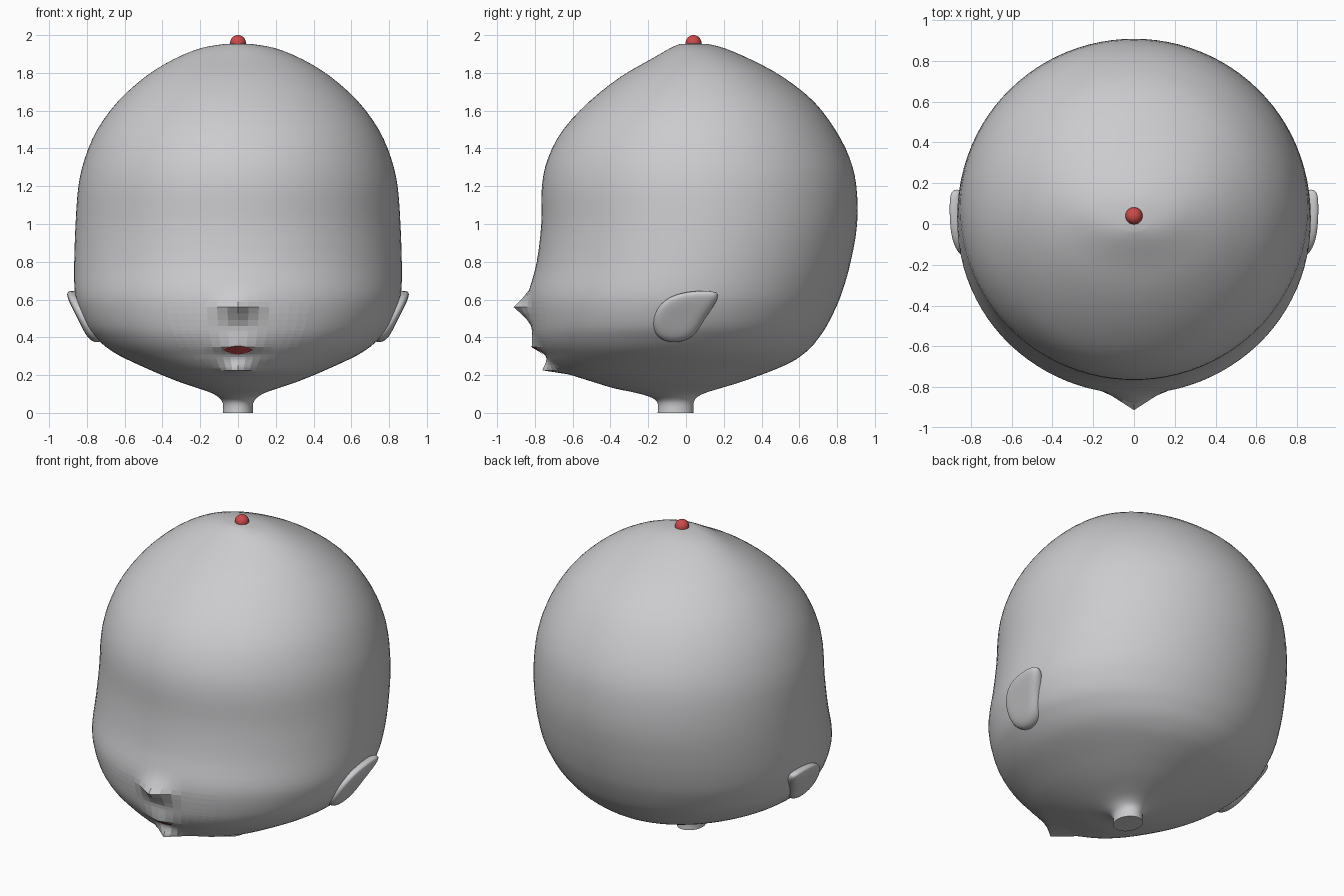
import bpy, bmesh, math
from mathutils import Vector

if "Cube" in bpy.data.objects:
    bpy.data.objects.remove(bpy.data.objects["Cube"])


def material(name, rgb):
    m = bpy.data.materials.new(name)
    m.diffuse_color = (*rgb, 1)
    m.use_nodes = True
    m.node_tree.nodes["Principled BSDF"].inputs["Base Color"].default_value = m.diffuse_color
    return m


GREY = material("soft grey", (0.6, 0.6, 0.615))
RED = material("red", (0.6, 0.07, 0.07))


def make_object(name, verts, faces, mat):
    me = bpy.data.meshes.new(name)
    me.from_pydata(verts, [], faces)
    bm = bmesh.new()
    bm.from_mesh(me)
    bmesh.ops.recalc_face_normals(bm, faces=bm.faces)
    bm.to_mesh(me)
    bm.free()
    me.materials.append(mat)
    me.shade_smooth()
    ob = bpy.data.objects.new(name, me)
    bpy.context.collection.objects.link(ob)
    return ob


def bridge(rings, n):
    return [(r * n + i, r * n + (i + 1) % n, (r + 1) * n + (i + 1) % n, (r + 1) * n + i)
            for r in range(rings - 1) for i in range(n)]


# Head sections: height, half width, front y, back y
SECTIONS = [
    (0, .08, -.15, .04), (.05, .08, -.15, .04), (.08, .10, -.18, .055),
    (.105, .14, -.26, .10), (.13, .21, -.38, .18), (.16, .30, -.48, .28),
    (.195, .39, -.59, .38), (.225, .46, -.67, .46), (.27, .56, -.72, .56),
    (.31, .64, -.75, .62), (.35, .70, -.78, .665), (.40, .755, -.805, .705),
    (.46, .805, -.82, .745), (.56, .848, -.833, .795), (.65, .865, -.828, .83),
    (.8, .867, -.79, .872), (1.0, .86, -.766, .906), (1.2, .845, -.763, .902),
    (1.35, .81, -.73, .866), (1.5, .745, -.65, .79), (1.65, .635, -.51, .675),
    (1.78, .49, -.345, .51), (1.87, .345, -.19, .345), (1.93, .20, -.085, .205),
    (1.952, .08, -.035, .12)]
# Face bumps: height, depth, reach up, reach down, half width
BUMPS = [(.56, .08, .10, .10, .15), (.35, .035, .09, .04, .18), (.225, .09, .07, .025, .13)]


def smooth_sections(rows, steps=3):
    rows = [Vector(r) for r in rows]
    out = []
    for i in range(len(rows) - 1):
        a, b = rows[max(i - 1, 0)], rows[i]
        c, d = rows[i + 1], rows[min(i + 2, len(rows) - 1)]
        for k in range(steps):
            t = k / steps
            out.append(b + ((c - a) * t + (2 * a - 5 * b + 4 * c - d) * t * t
                            + (3 * b - a - 3 * c + d) * t ** 3) * 0.5)
    return out + [rows[-1]]


def bump(x, z):
    total = 0
    for z0, depth, up, down, half in BUMPS:
        v = 1 - abs(z - z0) / (up if z > z0 else down)
        h = 1 - abs(x) / half
        if v > 0 and h > 0:
            total += depth * v ** 1.4 * h ** 1.2
    return total


# Head with neck
N = 96
sections = smooth_sections(SECTIONS)
verts = []
for z, w, f, b in sections:
    for i in range(N):
        a = 2 * math.pi * i / N - math.pi / 2
        x, y = w * math.cos(a), (f + b) / 2 + (b - f) / 2 * math.sin(a)
        if math.sin(a) < 0:
            y -= bump(x, z)
        verts.append((x, y, z))
count = len(sections)
faces = bridge(count, N)
faces.append(tuple(range(N)))
verts.append((0, .04, 1.957))
last = (count - 1) * N
faces += [(last + i, last + (i + 1) % N, len(verts) - 1) for i in range(N)]
head = make_object("head", verts, faces, GREY)

# Faceted muzzle and flat neck base
for p in head.data.polygons:
    c = p.center
    muzzle = c.y < -.3 and .2 < c.z < .575 and (c.x / .37) ** 2 + ((c.z - .57) / .35) ** 2 < 1
    p.use_smooth = not (muzzle or c.z < .001)


# Mouth: thin lens lying on the muzzle
def front_y(x, z):
    for s, t in zip(sections, sections[1:]):
        if s[0] <= z <= t[0]:
            _, w, f, b = s.lerp(t, (z - s[0]) / (t[0] - s[0]))
            return (f + b) / 2 - (b - f) / 2 * math.sqrt(1 - (x / w) ** 2) - bump(x, z)


COLS, ROWS = 16, 4
verts = []
for r in range(ROWS + 1):
    for i in range(COLS + 1):
        u = 2 * i / COLS - 1
        top, low = .336 + .018 * (1 - u * u), .334 - .024 * (1 - u * u)
        x, z = .078 * u, low + (top - low) * r / ROWS
        verts.append((x, front_y(x, z) - .008, z))
faces = [(r * (COLS + 1) + i, r * (COLS + 1) + i + 1,
          (r + 1) * (COLS + 1) + i + 1, (r + 1) * (COLS + 1) + i)
         for r in range(ROWS) for i in range(COLS)]
make_object("mouth", verts, faces, RED)

# Ears: tilted rounded teardrops
OUTLINE = [(.185, .642), (.10, .648), (0, .643), (-.10, .613), (-.163, .545), (-.18, .46),
           (-.152, .395), (-.08, .368), (0, .38), (.055, .42), (.10, .50), (.155, .575)]
LAYERS = [(.25, .042), (.6, .042), (.86, .036), (1, .018), (1, -.018), (.86, -.034), (.4, -.036)]
n = len(OUTLINE)
for side, name in ((1, "right_ear"), (-1, "left_ear")):
    verts = []
    for s, d in LAYERS:
        for y, z in OUTLINE:
            y, z = -.03 + (y + .03) * s, .51 + (z - .51) * s
            verts.append((side * (.748 + (z - .38) * .5 + d), y, z))
    faces = bridge(len(LAYERS), n)
    faces += [tuple(range(n)), tuple(range((len(LAYERS) - 1) * n, len(LAYERS) * n))]
    ear = make_object(name, verts, faces, GREY)
    sub = ear.modifiers.new("round", 'SUBSURF')
    sub.levels = sub.render_levels = 2

# Red bead on the crown
bpy.ops.mesh.primitive_uv_sphere_add(segments=24, ring_count=16, radius=.042,
                                     location=(0, .04, 1.958))
bead = bpy.context.object
bead.name = "crown_bead"
bead.data.materials.append(RED)
bead.data.shade_smooth()
